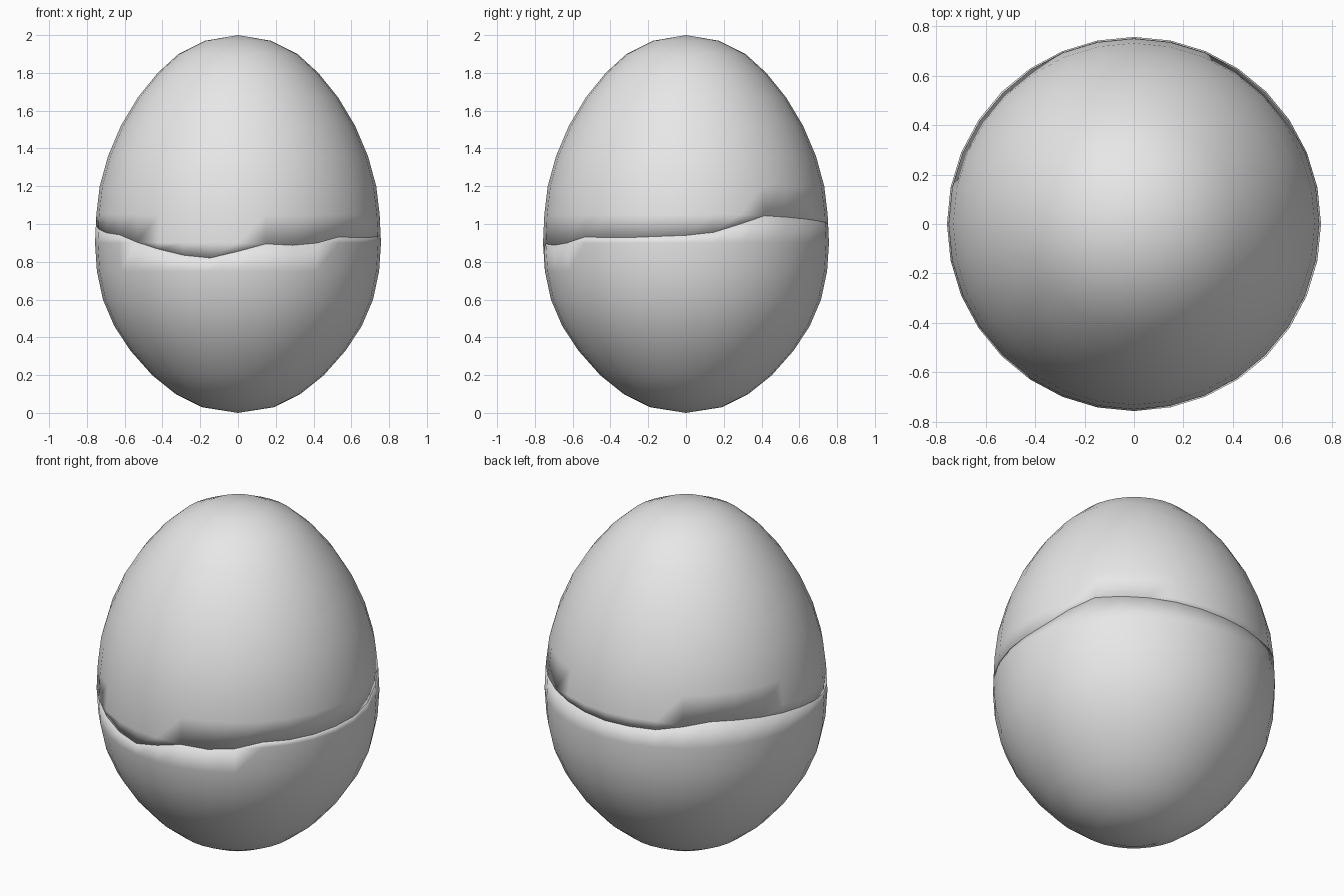
import bpy
import bmesh
from math import cos, sin, radians

cube = bpy.data.objects.get("Cube")
if cube:
    bpy.data.objects.remove(cube, do_unlink=True)

SEGMENTS = 32
THICKNESS = 0.03
MIN_GAP = 0.025

# egg profile: height, radius
PROFILE = [(0, 0), (0.03, 0.19), (0.1, 0.33), (0.2, 0.455), (0.33, 0.57),
           (0.46, 0.655), (0.6, 0.715), (0.75, 0.747), (0.9, 0.757),
           (1.05, 0.75), (1.2, 0.732), (1.36, 0.688), (1.52, 0.62),
           (1.67, 0.53), (1.8, 0.425), (1.9, 0.315), (1.97, 0.175), (2, 0)]

# crack line: angle around the egg, height
CRACK = [(0, 0.94), (11, 0.955), (34, 1.045), (53, 1.03), (88, 1.0),
         (112, 1.0), (135, 1.05), (149, 1.04), (178, 1.0), (201, 0.955),
         (217, 0.94), (228, 0.89), (242, 0.85), (251, 0.825), (259, 0.82),
         (270, 0.855), (281, 0.895), (296, 0.885), (304, 0.9),
         (316, 0.935), (330, 0.925), (360, 0.94)]


def interpolate(points, t):
    for (a, u), (b, v) in zip(points, points[1:]):
        if t <= b:
            return u + (v - u) * (t - a) / (b - a)
    return points[-1][1]


shell_paint = bpy.data.materials.new("shell_grey")
shell_paint.use_nodes = True
grey = (0.8, 0.8, 0.8, 1)
shell_paint.diffuse_color = grey
shell_paint.node_tree.nodes["Principled BSDF"].inputs["Base Color"].default_value = grey


def make_shell(name, side):
    """Half of the egg: side is 1 above the crack and -1 below it."""
    heights = [z for z, r in PROFILE]
    heights = [z for z in heights if (z > 0.8 if side > 0 else z < 1.06)]
    # the ring nearest the crack always lies on it
    heights = [0.5] + heights if side > 0 else heights + [1.5]
    bm = bmesh.new()
    rings = []
    for height in heights:
        ring = []
        for i in range(SEGMENTS):
            angle = 360 * i / SEGMENTS
            seam = interpolate(CRACK, angle)
            z = height if (height - seam) * side > MIN_GAP else seam
            r = interpolate(PROFILE, z)
            a = radians(angle)
            ring.append(bm.verts.new((r * cos(a), r * sin(a), z)))
        rings.append(ring)
    for low, high in zip(rings, rings[1:]):
        for i in range(SEGMENTS):
            j = (i + 1) % SEGMENTS
            bm.faces.new((low[i], low[j], high[j], high[i]))
    # merge the poles and the rings that meet the crack
    bmesh.ops.remove_doubles(bm, verts=bm.verts, dist=0.0005)
    for face in bm.faces:
        face.smooth = True
    mesh = bpy.data.meshes.new(name)
    bm.to_mesh(mesh)
    bm.free()
    mesh.materials.append(shell_paint)
    shell = bpy.data.objects.new(name, mesh)
    bpy.context.collection.objects.link(shell)
    # shell wall with a softly shaded broken rim
    wall = shell.modifiers.new("wall", "SOLIDIFY")
    wall.thickness = THICKNESS
    wall.offset = -1
    return shell


make_shell("lower_eggshell", -1)
make_shell("upper_eggshell", 1)
